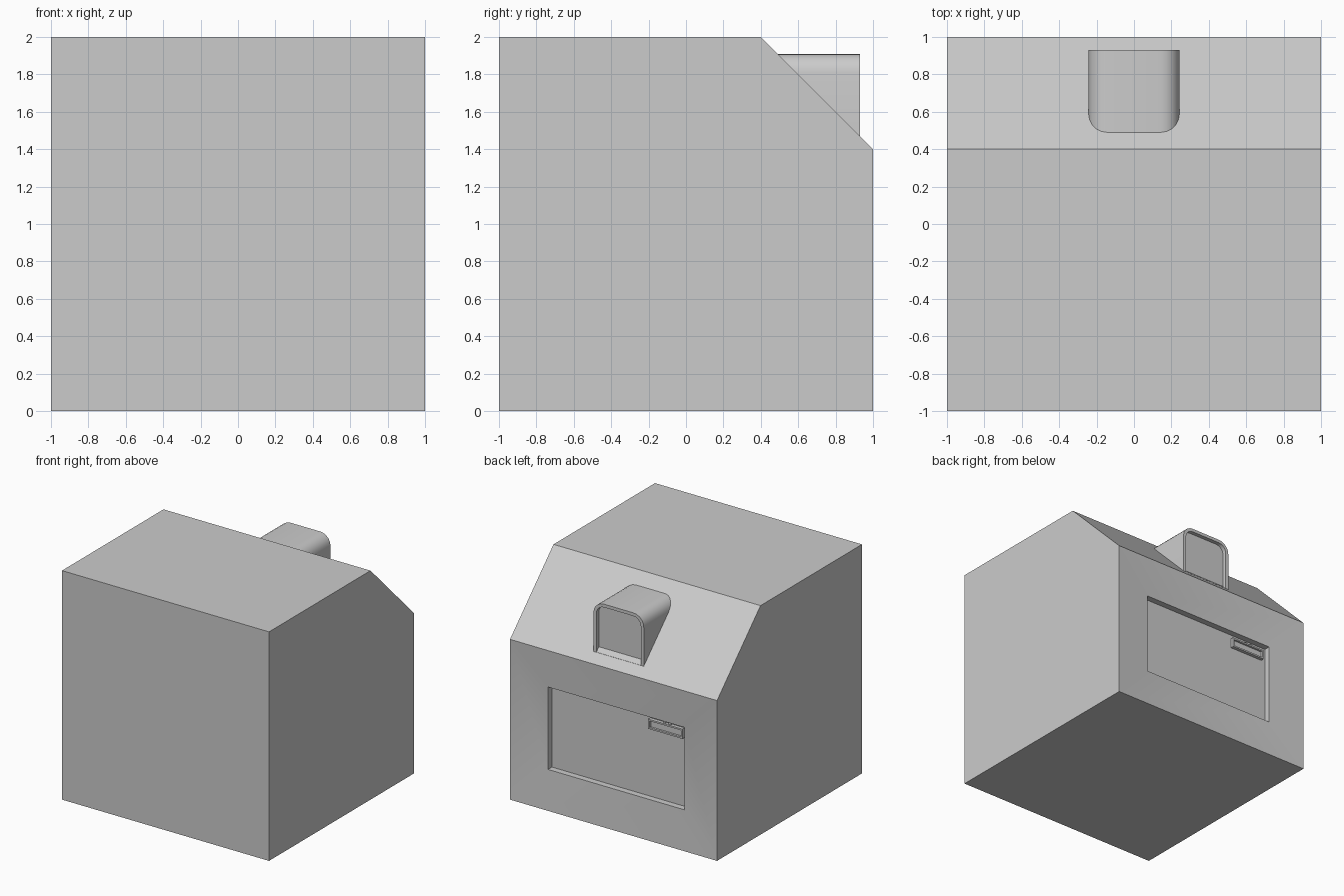
import bpy, bmesh, math
from mathutils import Vector

cube = bpy.data.objects.get("Cube")
if cube:
    bpy.data.objects.remove(cube, do_unlink=True)

grey = bpy.data.materials.new("light_grey")
grey.use_nodes = True
colour = (0.6, 0.6, 0.6, 1)
grey.diffuse_color = colour
grey.node_tree.nodes["Principled BSDF"].inputs["Base Color"].default_value = colour


def prism(bm, points, direction):
    """Extrude a closed outline along a direction."""
    face = bm.faces.new([bm.verts.new(p) for p in points])
    out = bmesh.ops.extrude_face_region(bm, geom=[face], use_keep_orig=True)
    verts = [g for g in out["geom"] if isinstance(g, bmesh.types.BMVert)]
    bmesh.ops.translate(bm, verts=verts, vec=direction)
    bmesh.ops.recalc_face_normals(bm, faces=bm.faces)


def back_face(bm):
    """Largest face pointing backwards."""
    bm.normal_update()
    return max((f for f in bm.faces if f.normal.y > 0.99), key=lambda f: f.calc_center_median().y)


def sink(bm, rim, slope_depth, depth):
    """Inset the back face, then push its middle straight in."""
    face = back_face(bm)
    bmesh.ops.inset_region(bm, faces=[face], thickness=rim, depth=0, use_even_offset=True)
    bmesh.ops.translate(bm, verts=face.verts, vec=(0, -slope_depth, 0))
    bmesh.ops.inset_region(bm, faces=[face], thickness=0, depth=0)
    bmesh.ops.translate(bm, verts=face.verts, vec=(0, -depth, 0))


def finish(name, bm):
    mesh = bpy.data.meshes.new(name)
    bm.to_mesh(mesh)
    bm.free()
    mesh.materials.append(grey)
    obj = bpy.data.objects.new(name, mesh)
    bpy.context.collection.objects.link(obj)
    bpy.ops.object.select_all(action="DESELECT")
    obj.select_set(True)
    bpy.context.view_layer.objects.active = obj
    bpy.ops.object.shade_smooth_by_angle(angle=math.radians(30))
    return obj


def box(name, x0, x1, y0, y1, z0, z1, rim=0, depth=0):
    bm = bmesh.new()
    prism(bm, [(x0, y1, z0), (x1, y1, z0), (x1, y1, z1), (x0, y1, z1)], (0, y0 - y1, 0))
    if rim:
        sink(bm, rim, 0, depth)
    return finish(name, bm)


# Body with sloped rear shoulder and a sunken back panel
bm = bmesh.new()
outline = [(-1, 0), (1, 0), (1, 1.4), (0.4, 2), (-1, 2)]
prism(bm, [(-1, y, z) for y, z in outline], (2, 0, 0))
sink(bm, 0.34, 0.038, 0.055)
finish("body", bm)

# Arched hood on the slope, with a shallow recess in its rear end
half, bottom, top, radius, steps = 0.243, 1.47, 1.91, 0.1, 5
right = [Vector((half, 0.93, bottom))]
for i in range(steps + 1):
    a = math.pi / 2 * i / steps
    right.append(Vector((half - radius + radius * math.cos(a), 0.93,
                         top - radius + radius * math.sin(a))))
left = [Vector((-p.x, p.y, p.z)) for p in reversed(right)]
bm = bmesh.new()
prism(bm, right + left, (0, -0.48, 0))
face = back_face(bm)
bmesh.ops.inset_region(bm, faces=[face], thickness=0.028, depth=0, use_even_offset=True)
# Let the recess run down to the slope between the two legs
for v in face.verts:
    if v.co.z < bottom + 0.1:
        v.co.z = bottom + 0.001
bmesh.ops.inset_region(bm, faces=[face], thickness=0, depth=0)
bmesh.ops.translate(bm, verts=face.verts, vec=(0, -0.035, 0))
finish("hood", bm)

# Small framed label holder on the back panel, with two tabs above it
box("label_holder", -0.62, -0.29, 0.9, 0.937, 0.94, 1.025, rim=0.014, depth=0.018)
for x in (-0.49, -0.44):
    box("holder_tab", x - 0.012, x + 0.012, 0.9, 0.925, 1.02, 1.04)
